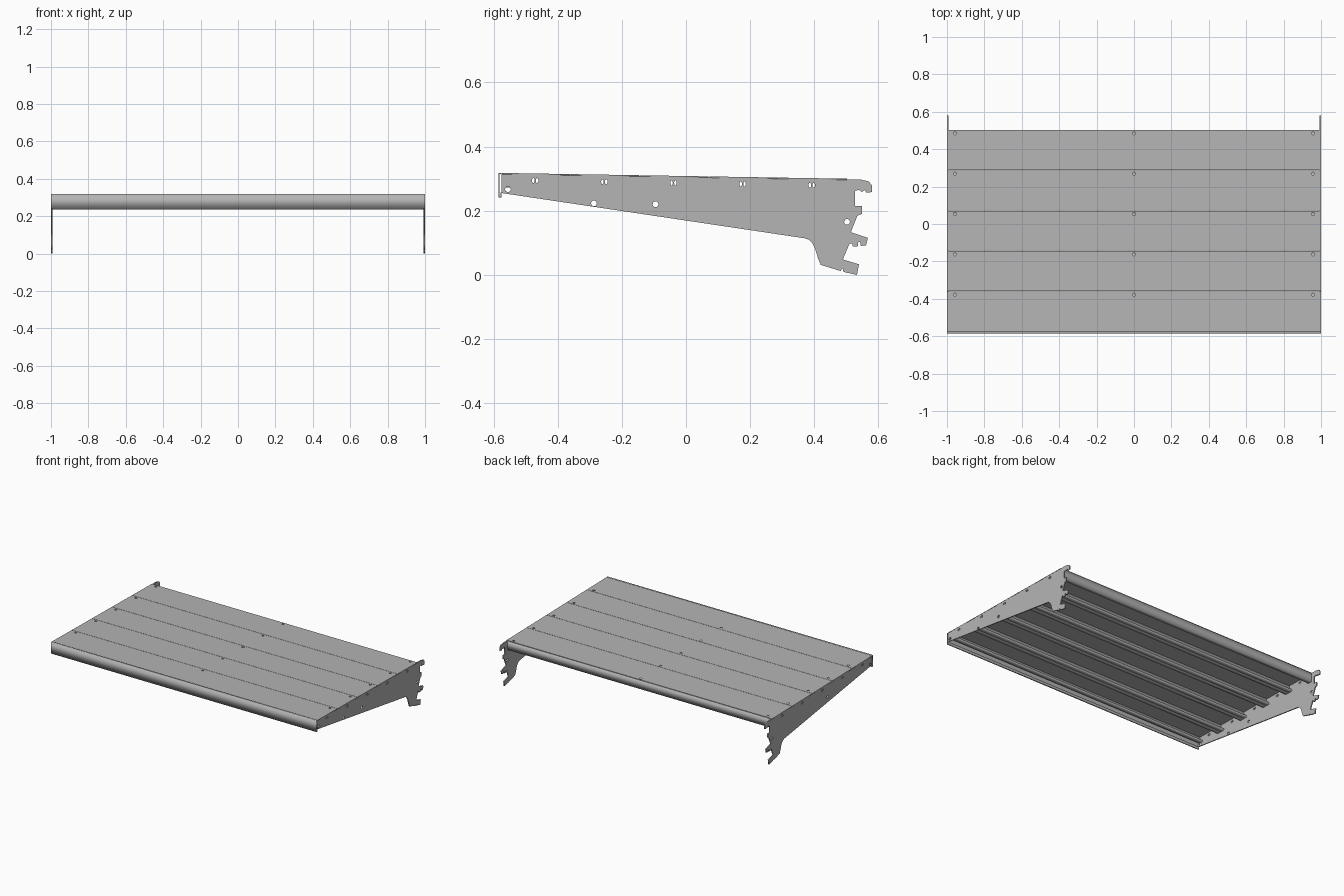
import bpy, bmesh, math
from mathutils import Matrix, Vector

if "Cube" in bpy.data.objects:
    bpy.data.objects.remove(bpy.data.objects["Cube"], do_unlink=True)

steel = bpy.data.materials.new("grey_steel")
GREY = (0.46, 0.46, 0.46, 1)
steel.diffuse_color = GREY
steel.use_nodes = True
steel.node_tree.nodes["Principled BSDF"].inputs["Base Color"].default_value = GREY

SLOPE = -0.0167
PITCH = 0.2155
FRONT = -0.575


def top_z(y):
    return 0.308 + SLOPE * y


def ring(cx, cy, rx, ry=None, n=14):
    ry = ry or rx
    return [(cx + rx * math.cos(math.tau * i / n), cy + ry * math.sin(math.tau * i / n))
            for i in range(n)]


def sheet(name, loops, thickness, matrix):
    """Extruded flat plate: first loop is the outline, the others are holes."""
    curve = bpy.data.curves.new(name, "CURVE")
    curve.dimensions = "2D"
    curve.fill_mode = "BOTH"
    curve.extrude = thickness / 2
    for loop in loops:
        spline = curve.splines.new("POLY")
        spline.points.add(len(loop) - 1)
        for point, (a, b) in zip(spline.points, loop):
            point.co = (a, b, 0, 1)
        spline.use_cyclic_u = True
    temp = bpy.data.objects.new(name + "_outline", curve)
    bpy.context.collection.objects.link(temp)
    graph = bpy.context.evaluated_depsgraph_get()
    mesh = bpy.data.meshes.new_from_object(temp.evaluated_get(graph))
    bpy.data.objects.remove(temp, do_unlink=True)
    bm = bmesh.new()
    bm.from_mesh(mesh)
    bmesh.ops.remove_doubles(bm, verts=bm.verts, dist=0.00001)
    bmesh.ops.recalc_face_normals(bm, faces=bm.faces)
    bm.to_mesh(mesh)
    bm.free()
    mesh.name = name
    mesh.materials.clear()
    mesh.materials.append(steel)
    obj = bpy.data.objects.new(name, mesh)
    obj.matrix_world = matrix
    bpy.context.collection.objects.link(obj)
    return obj


def side_on(x):
    """Places a (y, z) outline so that it is extruded along x."""
    return Matrix(((0, 0, 1, x), (1, 0, 0, 0), (0, 1, 0, 0), (0, 0, 0, 1)))


def folded(name, path, width, t=0.004):
    """Bent strip along x following a (y, z) path."""
    pts = [Vector(p) for p in path]
    left, right = [], []
    for i, p in enumerate(pts):
        normals = []
        for a, b in zip(pts[max(i - 1, 0):i + 1], pts[max(i - 1, 0) + 1:i + 2]):
            d = (b - a).normalized()
            normals.append(Vector((-d.y, d.x)))
        n = sum(normals, Vector((0, 0))).normalized()
        offset = n * (t / 2) / n.dot(normals[0])
        left.append(tuple(p + offset))
        right.append(tuple(p - offset))
    return sheet(name, [left + right[::-1]], width, side_on(0))


# Wall brackets with hooked rear edge, round holes and slot pairs
bracket = [
    (FRONT, 0.315), (0.545, 0.297), (0.57, 0.291), (0.58, 0.278), (0.58, 0.258),
    (0.562, 0.256), (0.558, 0.265), (0.548, 0.258), (0.54, 0.265), (0.527, 0.262),
    (0.527, 0.214), (0.548, 0.214), (0.548, 0.19), (0.534, 0.184),
    (0.514, 0.133), (0.567, 0.115), (0.561, 0.092), (0.545, 0.09), (0.543, 0.102),
    (0.537, 0.102), (0.535, 0.088), (0.52, 0.088), (0.518, 0.098), (0.51, 0.098),
    (0.489, 0.048), (0.539, 0.033), (0.533, 0), (0.491, 0.009), (0.488, 0.022),
    (0.482, 0.012), (0.42, 0.031), (0.412, 0.05), (0.402, 0.083), (0.393, 0.1),
    (0.382, 0.11), (0.37, 0.114), (FRONT, 0.255)]
holes = [ring(y, z, 0.009) for y, z in
         ((-0.555, 0.267), (-0.287, 0.223), (-0.095, 0.22), (0.502, 0.165))]
for i in range(5):
    y = -0.47 + i * PITCH
    holes += [ring(y + s * 0.006, top_z(y) - 0.022, 0.004, 0.008, 10) for s in (-1, 1)]
for side, x in (("left", 0.996), ("right", -0.996)):
    sheet(side + "_bracket", [bracket] + holes, 0.007, side_on(x))

# Five shelf planks: drilled top sheet with folded flanges beneath
for i in range(5):
    y0 = FRONT + i * PITCH
    y1 = y0 + PITCH
    mid = (y0 + y1) / 2
    half = PITCH / 2 - 0.001
    outline = [(-1, -half), (1, -half), (1, half), (-1, half)]
    drill = [ring(x, half - 0.017, 0.008) for x in (-0.957, 0, 0.957)]
    place = Matrix.Translation((0, mid, top_z(mid) - 0.002)) @ Matrix.Rotation(math.atan(SLOPE), 4, "X")
    sheet(f"plank_{i + 1}_top", [outline] + drill, 0.004, place)
    for end, y, d in (("front", y0 + 0.003, 1), ("rear", y1 - 0.003, -1)):
        z = top_z(y) - 0.004
        drop = 0.058 if (i, end) == (4, "rear") else 0.045
        if (i, end) == (0, "front"):
            y, drop = y + 0.012, 0.04
        folded(f"plank_{i + 1}_{end}_flange",
               [(y, z), (y, z - drop), (y + d * 0.024, z - drop),
                (y + d * 0.024, z - drop + 0.01)], 1.984)

# Front fascia with a hemmed lower edge
folded("front_fascia", [(FRONT, 0.3165), (-0.583, 0.3165), (-0.583, 0.242), (-0.576, 0.242),
                        (-0.576, 0.256)], 2.0, 0.003)
